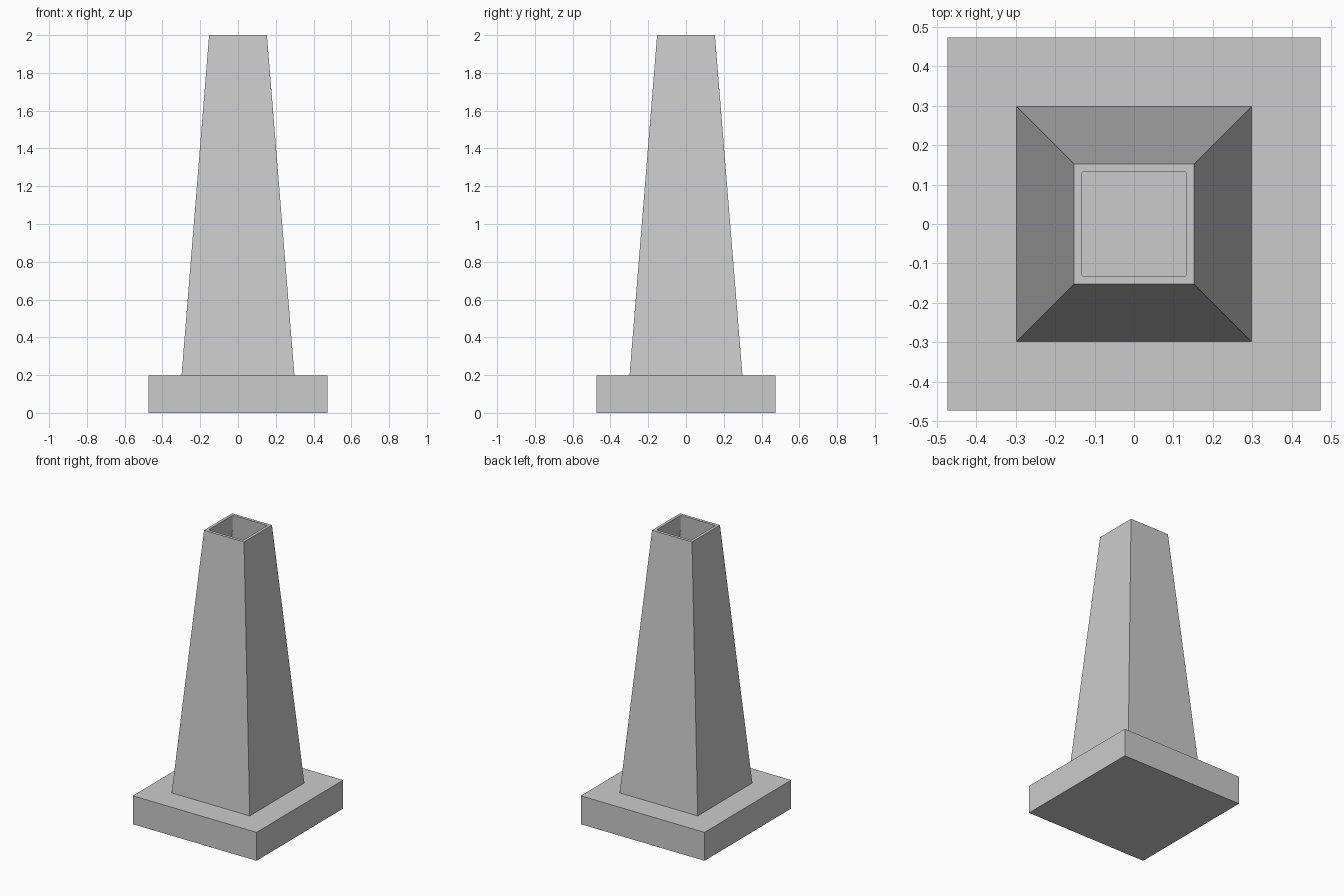
import bpy, bmesh

if "Cube" in bpy.data.objects:
    bpy.data.objects.remove(bpy.data.objects["Cube"])

BASE_HALF, BASE_H, TOP_Z = 0.474, 0.197, 2.0
LOW_HALF, HIGH_HALF, WALL = 0.299, 0.153, 0.02
SLOPE = (LOW_HALF - HIGH_HALF) / (TOP_Z - BASE_H)


def half_at(z):
    return HIGH_HALF + (TOP_Z - z) * SLOPE


def frustum(name, z0, h0, z1, h1, corner=0.0):
    """Square tapered block, optionally with rounded upright corners."""
    bm = bmesh.new()
    bmesh.ops.create_cube(bm, size=2)
    for v in bm.verts:
        z, h = (z1, h1) if v.co.z > 0 else (z0, h0)
        v.co = (v.co.x * h, v.co.y * h, z)
    if corner:
        upright = [e for e in bm.edges
                   if abs(e.verts[0].co.z - e.verts[1].co.z) > 0.1]
        bmesh.ops.bevel(bm, geom=upright, offset=corner, segments=3,
                        profile=0.5, affect='EDGES')
    mesh = bpy.data.meshes.new(name)
    bm.to_mesh(mesh)
    bm.free()
    obj = bpy.data.objects.new(name, mesh)
    bpy.context.collection.objects.link(obj)
    return obj


# Square foot slab
frustum("base_slab", 0, BASE_HALF, BASE_H, BASE_HALF)

# Tapered hollow shaft, open at the top down to the slab
shaft = frustum("tapered_shaft", BASE_H, LOW_HALF, TOP_Z, HIGH_HALF)
z0, z1 = BASE_H - 0.1, TOP_Z + 0.1
cutter = frustum("shaft_hollow_cutter", z0, half_at(z0) - WALL,
                 z1, half_at(z1) - WALL, corner=0.006)
cutter.hide_render = True
cutter.hide_set(True)
cutter.display_type = 'WIRE'

hollow = shaft.modifiers.new("hollow", 'BOOLEAN')
hollow.operation = 'DIFFERENCE'
hollow.solver = 'EXACT'
hollow.object = cutter
